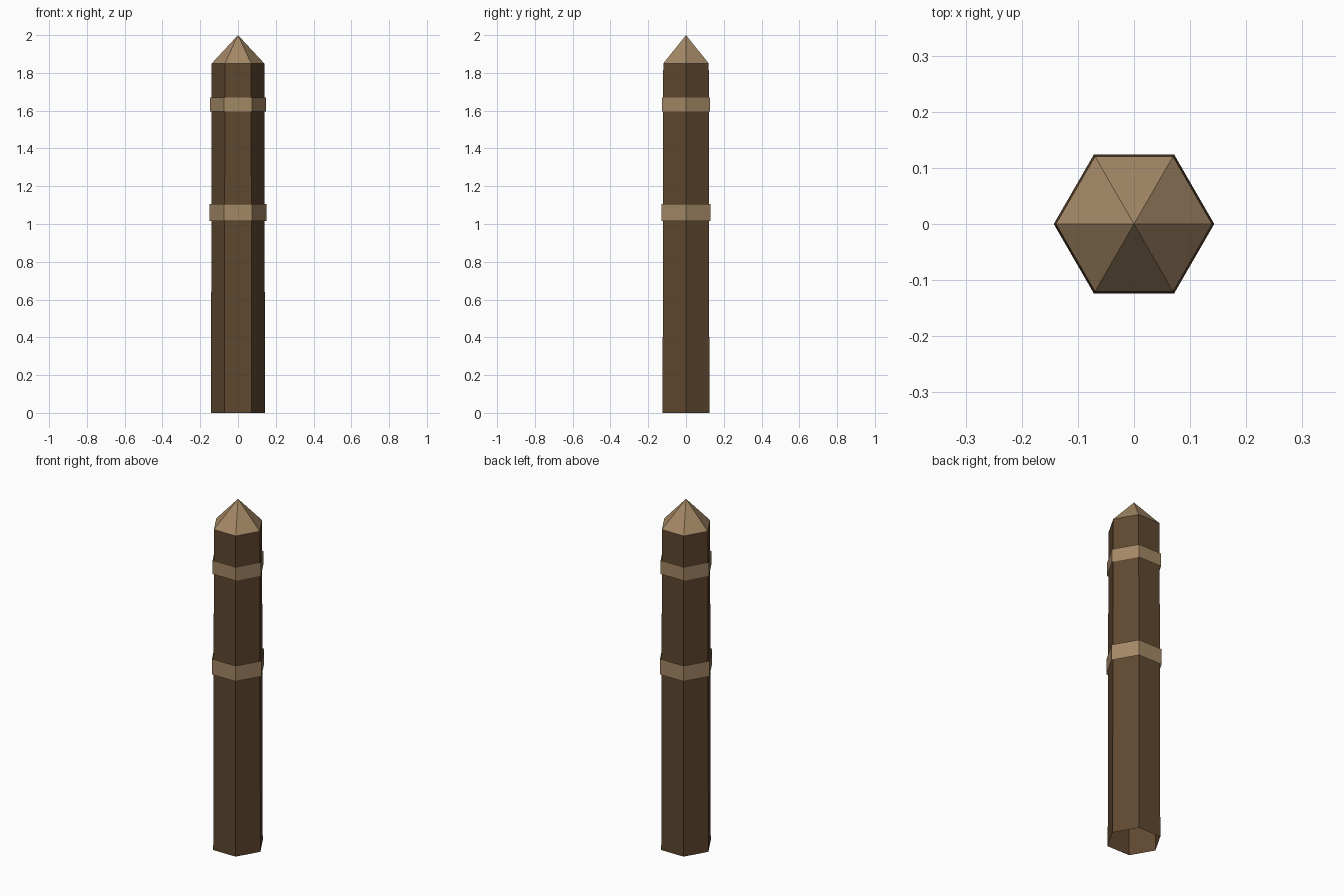
import bpy
import bmesh
from math import cos, sin, tau

SIDES = 6

cube = bpy.data.objects.get("Cube")
if cube:
    bpy.data.objects.remove(cube, do_unlink=True)


def make_material(name, rgb):
    mat = bpy.data.materials.new(name)
    mat.use_nodes = True
    colour = (*rgb, 1.0)
    mat.diffuse_color = colour
    mat.node_tree.nodes["Principled BSDF"].inputs["Base Color"].default_value = colour
    return mat


def hex_shell(name, mat, bottom, top):
    """Open six-sided shell between two (radius, z) rings; zero top radius gives a point."""
    bm = bmesh.new()

    def ring(radius, z):
        if radius == 0:
            return [bm.verts.new((0, 0, z))] * SIDES
        return [bm.verts.new((radius * cos(tau * i / SIDES), radius * sin(tau * i / SIDES), z))
                for i in range(SIDES)]

    low, high = ring(*bottom), ring(*top)
    for i in range(SIDES):
        j = (i + 1) % SIDES
        corners = [low[i], low[j], high[j], high[i]]
        bm.faces.new(list(dict.fromkeys(corners)))
    mesh = bpy.data.meshes.new(name)
    bm.to_mesh(mesh)
    bm.free()
    mesh.materials.append(mat)
    obj = bpy.data.objects.new(name, mesh)
    bpy.context.collection.objects.link(obj)
    return obj


dark_wood = make_material("dark wood", (0.112, 0.064, 0.029))
pale_wood = make_material("pale wood", (0.371, 0.246, 0.133))

# Slightly tapered post, open underneath
hex_shell("post", dark_wood, (0.143, 0), (0.139, 1.85))

# Pointed cut end
hex_shell("pointed_tip", pale_wood, (0.139, 1.85), (0, 2))

# Bands standing just off the post, open at both ends
hex_shell("lower_band", pale_wood, (0.15, 1.015), (0.15, 1.105))
hex_shell("upper_band", pale_wood, (0.147, 1.595), (0.147, 1.67))
